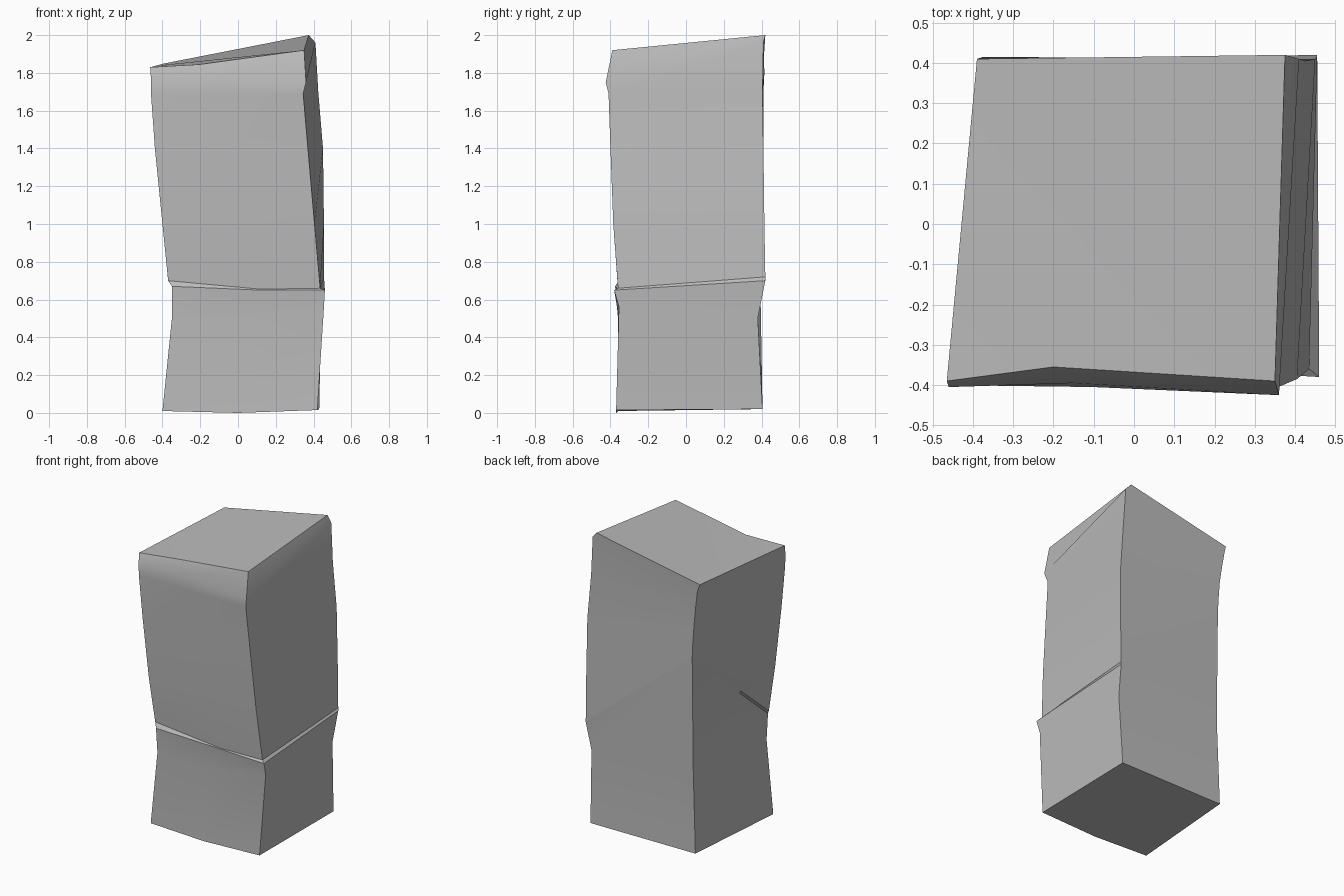
import bpy
import bmesh
from math import radians
from mathutils import Vector

default_cube = bpy.data.objects.get("Cube")
if default_cube:
    bpy.data.objects.remove(default_cube, do_unlink=True)


def make_material(name, colour):
    """One flat colour, visible in the viewport and in a render."""
    material = bpy.data.materials.new(name)
    material.use_nodes = True
    material.diffuse_color = colour
    shader = material.node_tree.nodes["Principled BSDF"]
    shader.inputs["Base Color"].default_value = colour
    shader.inputs["Roughness"].default_value = 0.9
    return material


def column(*points):
    """A hewn vertical edge of the stone, listed from bottom to top."""
    return [Vector(point) for point in points]


def blend(first_column, second_column, amount):
    """A column lying on the face between two others."""
    return [a.lerp(b, amount) for a, b in zip(first_column, second_column)]


# Vertical edges of the stone; the third and fourth points form the crack step
front_low = column(
    (-.4, -.36, .01), (-.35, -.36, .5), (-.35, -.375, .67),
    (-.37, -.355, .7), (-.4, -.38, 1), (-.44, -.39, 1.4),
    (-.46, -.4, 1.68), (-.46, -.405, 1.76), (-.465, -.39, 1.83))

front_middle = column(
    (0, -.37, 0), (.05, -.355, .5), (.12, -.36, .65),
    (.12, -.36, .655), (.05, -.385, 1), (-.04, -.39, 1.4),
    (-.1, -.405, 1.68), (-.15, -.395, 1.77), (-.2, -.355, 1.845))

front_high = column(
    (.42, -.37, .015), (.455, -.355, .56), (.46, -.38, .65),
    (.435, -.36, .66), (.405, -.385, 1), (.37, -.4, 1.4),
    (.345, -.41, 1.69), (.36, -.425, 1.75), (.35, -.39, 1.92))

back_high = column(
    (.43, .405, .02), (.44, .38, .5), (.455, .42, .7),
    (.455, .42, .72), (.455, .415, 1), (.45, .41, 1.4),
    (.425, .405, 1.7), (.41, .41, 1.96), (.375, .42, 2))

back_low = column(
    (-.35, .4, .02), (-.33, .395, .6), (-.33, .405, 1.33),
    (-.33, .405, 1.35), (-.335, .405, 1.45), (-.345, .405, 1.58),
    (-.36, .41, 1.7), (-.375, .415, 1.8), (-.39, .41, 1.85))

side_low = blend(back_low, front_low, .63)
columns = [front_low, front_middle, front_high, back_high, back_low, side_low]

# Skin the columns into a closed stone
bm = bmesh.new()
grid = [[bm.verts.new(point) for point in points] for points in columns]
for index, left in enumerate(grid):
    right = grid[(index + 1) % len(grid)]
    for level in range(len(left) - 1):
        bm.faces.new((left[level], right[level], right[level + 1], left[level + 1]))

# Underside, main top and the cracked top corner
bm.faces.new([verts[0] for verts in reversed(grid)])
top = [verts[-1] for verts in grid]
bm.faces.new(top[1:])
bm.faces.new((top[0], top[1], top[-1]))
bmesh.ops.recalc_face_normals(bm, faces=bm.faces)

mesh = bpy.data.meshes.new("stone_pillar")
bm.to_mesh(mesh)
bm.free()
mesh.materials.append(make_material("stone grey", (.5, .5, .5, 1)))

pillar = bpy.data.objects.new("stone_pillar", mesh)
bpy.context.collection.objects.link(pillar)

# Soft faces with crisp hewn edges
bpy.ops.object.select_all(action="DESELECT")
pillar.select_set(True)
bpy.context.view_layer.objects.active = pillar
bpy.ops.object.shade_smooth_by_angle(angle=radians(30))
